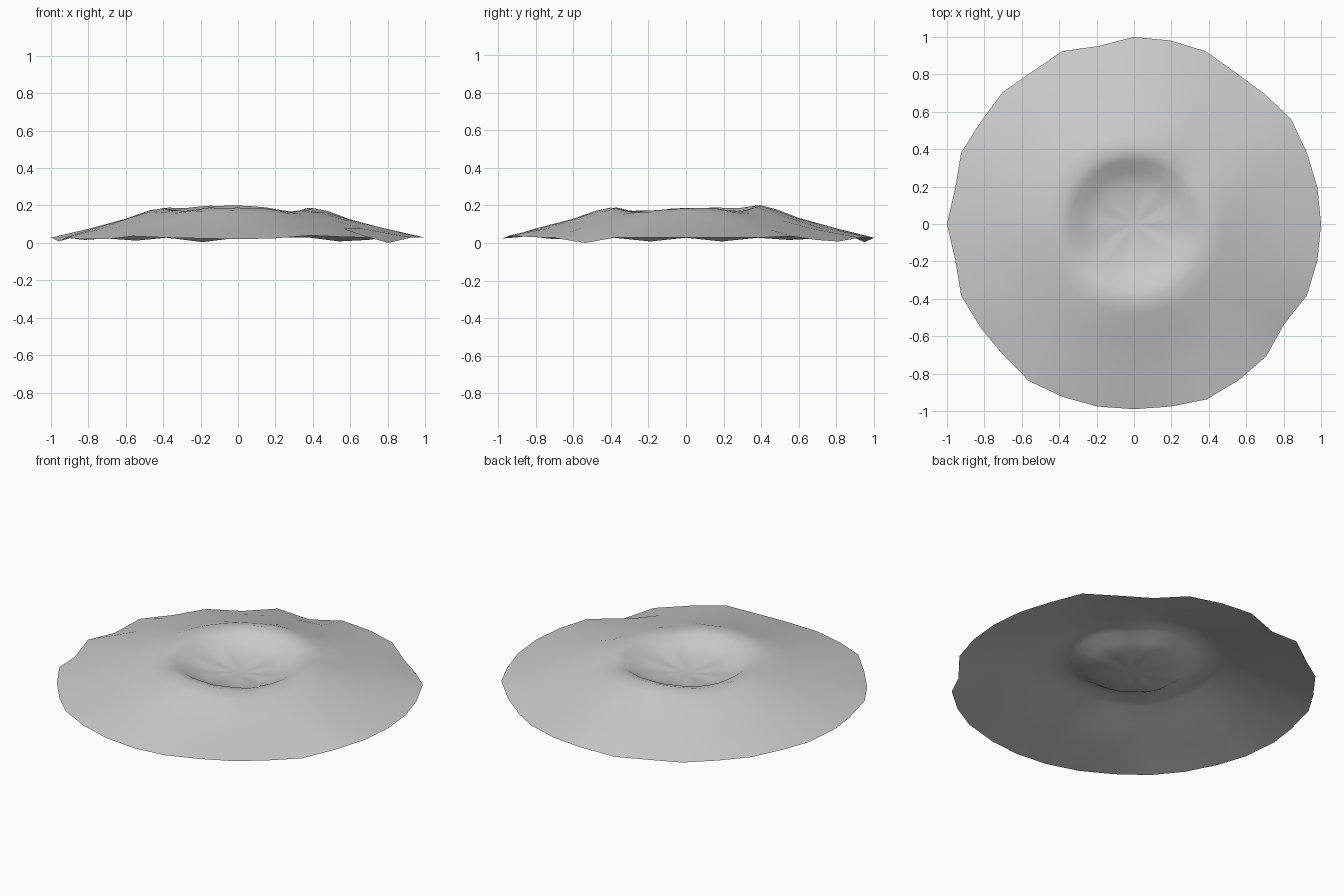
import bpy, bmesh, math, random

cube = bpy.data.objects.get("Cube")
if cube:
    bpy.data.objects.remove(cube, do_unlink=True)

random.seed(4)
SEGMENTS = 32

# Ring profile: radius, height
profile = [(0.1, 0.104), (0.2, 0.116), (0.28, 0.137), (0.34, 0.172), (0.4, 0.185),
           (0.48, 0.17), (0.6, 0.13), (0.8, 0.077), (1.0, 0.03)]

# Rim height change, counter-clockwise from +x, every 22.5 degrees
rim_change = [0, 0.002, -0.018, 0.004, 0.017, 0.015, 0.005, 0.004,
              0.006, -0.008, -0.012, 0.003, 0.006, 0, -0.018, -0.007]

# Outer edge inset of each segment, in hundredths
edge_inset = [0, 0, 0, -1, 1.5, 2.5, 0, 0, 0, 3, 0, 2, 0.5, 1.5, 0, 2.5,
              0, 2.5, 0, 1, 1, -1, 0, 0.5, 1, 0.5, -1.5, -0.5, 0, 3.5, 0, 0]


def rim_weight(radius):
    """How strongly the uneven rim affects a ring."""
    return max(0, 1 - abs(radius - 0.4) / (0.14 if radius < 0.4 else 0.35))


bm = bmesh.new()
centre = bm.verts.new((0, 0, 0.1))
rings = []
for radius, height in profile:
    ring = []
    for i in range(SEGMENTS):
        angle = math.tau * i / SEGMENTS
        half = i // 2
        change = (rim_change[half] + rim_change[(half + i % 2) % 16]) / 2
        r, z = radius, height + change * rim_weight(radius)
        if radius == 1:
            # Ragged outer edge dips where it is pulled inward
            inset = edge_inset[i] / 100
            r -= inset
            z -= inset * 0.8
        elif radius < 0.3:
            # Radial ridges on the crater floor
            z += 0.002 * (-1) ** half
        else:
            z += random.uniform(-0.003, 0.003)
        ring.append(bm.verts.new((r * math.cos(angle), r * math.sin(angle), z)))
    rings.append(ring)

# Floor fan and sloping bands
for i in range(SEGMENTS):
    j = (i + 1) % SEGMENTS
    bm.faces.new((centre, rings[0][i], rings[0][j]))
    for inner, outer in zip(rings, rings[1:]):
        bm.faces.new((inner[i], outer[i], outer[j], inner[j]))
for face in bm.faces:
    face.smooth = True

# Rest the lowest edge point on the ground
lowest = min(v.co.z for v in bm.verts)
bmesh.ops.translate(bm, verts=bm.verts, vec=(0, 0, -lowest))

mesh = bpy.data.meshes.new("crater")
bm.to_mesh(mesh)
bm.free()
crater = bpy.data.objects.new("crater", mesh)
bpy.context.collection.objects.link(crater)

# Grey rock
rock = bpy.data.materials.new("grey_rock")
rock.use_nodes = True
colour = (0.6, 0.6, 0.6, 1)
rock.diffuse_color = colour
rock.node_tree.nodes["Principled BSDF"].inputs["Base Color"].default_value = colour
mesh.materials.append(rock)
